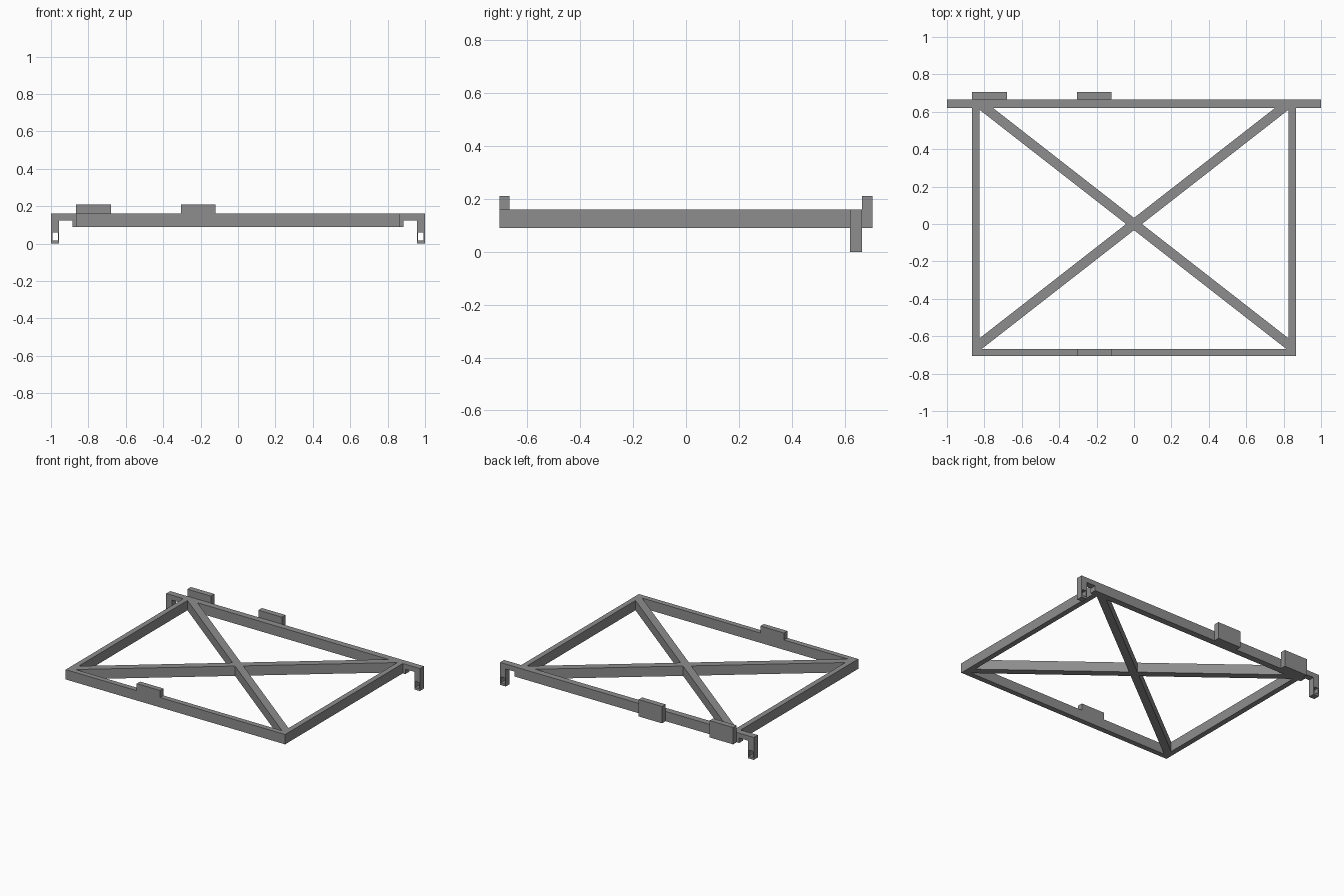
import bpy, bmesh, math
from mathutils import Vector

if "Cube" in bpy.data.objects:
    bpy.data.objects.remove(bpy.data.objects["Cube"])

grey = bpy.data.materials.new("steel_grey")
grey.diffuse_color = (0.27, 0.27, 0.27, 1)
grey.use_nodes = True
grey.node_tree.nodes["Principled BSDF"].inputs["Base Color"].default_value = grey.diffuse_color

Z0, Z1 = 0.09, 0.16   # bottom and top of the frame bars
TAB_TOP = 0.21


def prism(name, points, offset):
    """Extrude a closed flat outline along an offset vector."""
    bm = bmesh.new()
    face = bm.faces.new([bm.verts.new(p) for p in points])
    ext = bmesh.ops.extrude_face_region(bm, geom=[face])
    moved = [g for g in ext["geom"] if isinstance(g, bmesh.types.BMVert)]
    bmesh.ops.translate(bm, verts=moved, vec=offset)
    bmesh.ops.recalc_face_normals(bm, faces=bm.faces)
    mesh = bpy.data.meshes.new(name)
    bm.to_mesh(mesh)
    bm.free()
    mesh.materials.append(grey)
    ob = bpy.data.objects.new(name, mesh)
    bpy.context.collection.objects.link(ob)
    return ob


def xz_prism(name, outline, y0, y1):
    return prism(name, [(x, y0, z) for x, z in outline], (0, y1 - y0, 0))


def box(name, x0, x1, y0, y1, z0, z1):
    return xz_prism(name, [(x0, z0), (x1, z0), (x1, z1), (x0, z1)], y0, y1)


# Front rail with its raised tab
xz_prism("front_rail", [(-0.865, Z0), (0.865, Z0), (0.865, Z1), (-0.12, Z1),
                        (-0.12, TAB_TOP), (-0.305, TAB_TOP), (-0.305, Z1),
                        (-0.865, Z1)], -0.705, -0.667)

# Back rail with overhanging arms and hooked legs, mirrored outline
half = [(0.885, Z0), (0.885, 0.125), (0.956, 0.125), (0.956, 0.0), (1.0, 0.0), (1.0, Z1)]
back_rail = xz_prism("back_rail", half + [(-x, z) for x, z in reversed(half)], 0.62, 0.665)

# Square holes through the legs
for side, s in (("right", 1), ("left", -1)):
    a, b = sorted((s * 0.963, s * 0.993))
    cutter = box(side + "_leg_hole_cutter", a, b, 0.55, 0.75, 0.016, 0.059)
    cutter.hide_render = True
    cutter.hide_viewport = True
    cut = back_rail.modifiers.new(side + "_hole", "BOOLEAN")
    cut.operation = "DIFFERENCE"
    cut.solver = "EXACT"
    cut.object = cutter

    # Side rails
    a, b = sorted((s * 0.827, s * 0.865))
    box(side + "_rail", a, b, -0.667, 0.62, Z0, Z1)

# Plates on the rear face
for name, x0 in (("outer_plate", -0.865), ("inner_plate", -0.305)):
    box(name, x0, x0 + 0.185, 0.665, 0.705, Z0, TAB_TOP)

# Crossed diagonal braces, ends buried in the corners
for name, s in (("rising_brace", 1), ("falling_brace", -1)):
    start, end = Vector((-0.84 * s, -0.655, Z0)), Vector((0.825 * s, 0.643, Z0))
    d = (end - start).normalized()
    n = Vector((-d.y, d.x, 0)) * 0.026
    prism(name, [start - n, end - n, end + n, start + n], (0, 0, Z1 - Z0))
